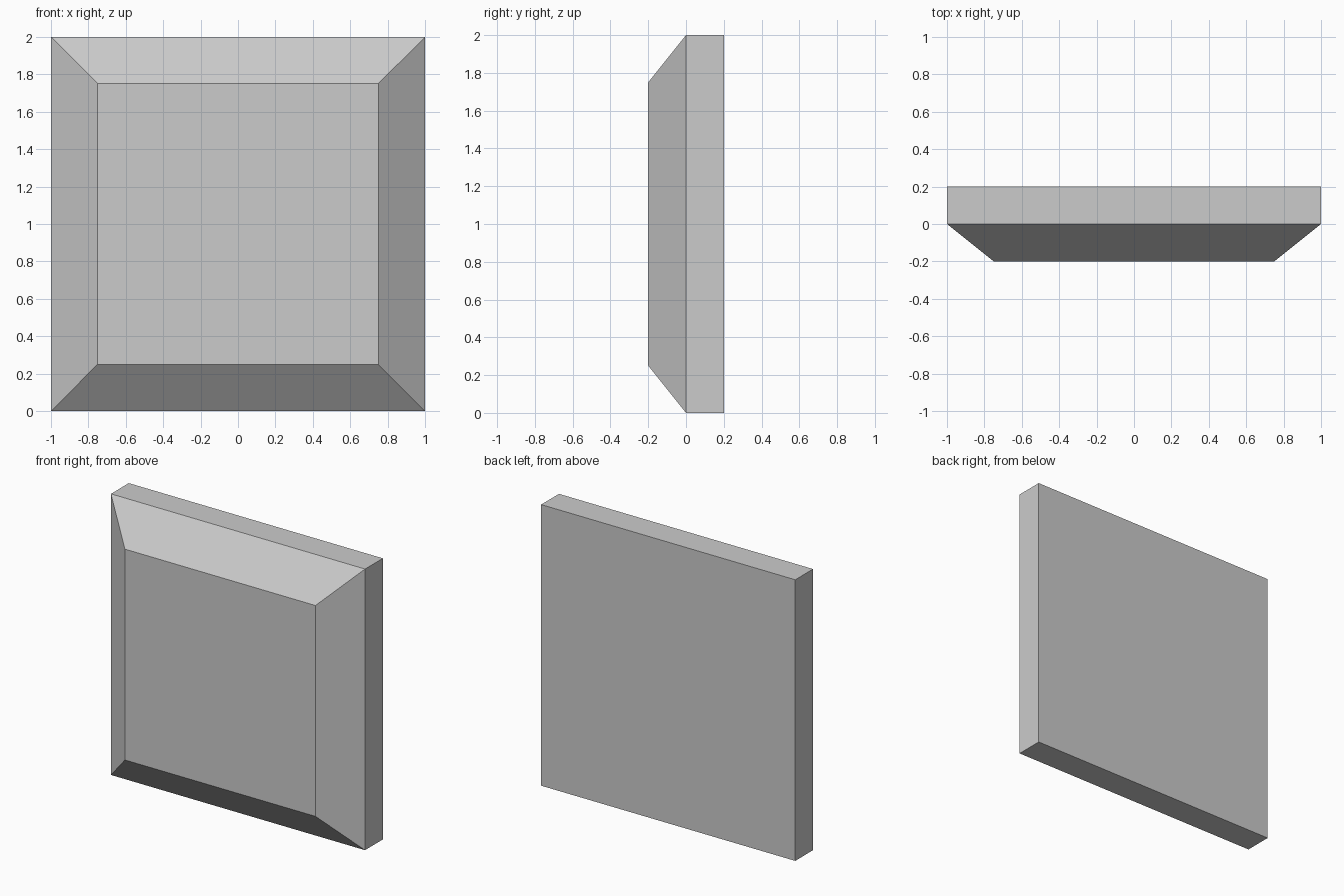
import bpy, bmesh
from mathutils import Matrix, Vector

if "Cube" in bpy.data.objects:
    bpy.data.objects.remove(bpy.data.objects["Cube"])

bm = bmesh.new()

# Square slab, back half of the depth
bmesh.ops.create_cube(bm, size=1, matrix=Matrix.Translation((0, 0.1, 1)) @ Matrix.Diagonal((2, 0.2, 2, 1)))

# Raised front panel with sloped borders
front = min(bm.faces, key=lambda f: f.calc_center_median().y)
bmesh.ops.inset_region(bm, faces=[front], thickness=0.25, use_even_offset=True)
bmesh.ops.translate(bm, verts=front.verts, vec=Vector((0, -0.2, 0)))
bmesh.ops.recalc_face_normals(bm, faces=bm.faces)

mesh = bpy.data.meshes.new("bevelled_panel")
bm.to_mesh(mesh)
bm.free()
panel = bpy.data.objects.new("bevelled_panel", mesh)
bpy.context.collection.objects.link(panel)
